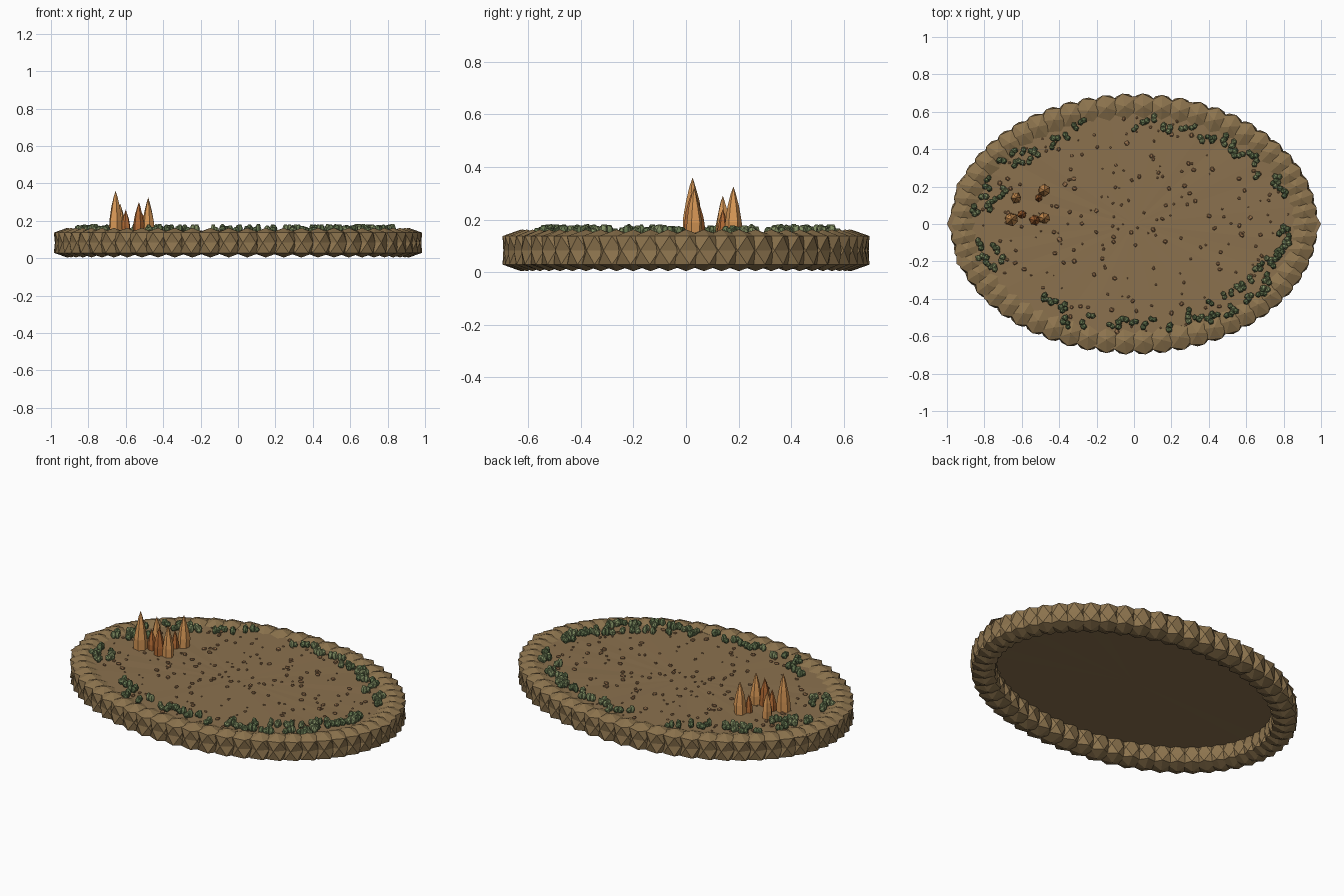
import bpy, bmesh, math, random
from mathutils import Matrix, Vector

random.seed(7)
rnd = random.uniform
PHI = (1 + math.sqrt(5)) / 2
FLOOR_Z = 0.138

cube = bpy.data.objects.get("Cube")
if cube:
    bpy.data.objects.remove(cube, do_unlink=True)


def material(name, rgb):
    """Flat material from 8-bit colour values."""
    linear = [((c / 255 + 0.055) / 1.055) ** 2.4 for c in rgb] + [1]
    mat = bpy.data.materials.new(name)
    mat.use_nodes = True
    mat.diffuse_color = linear
    bsdf = mat.node_tree.nodes["Principled BSDF"]
    bsdf.inputs["Base Color"].default_value = linear
    bsdf.inputs["Roughness"].default_value = 1
    return mat


earth = material("dry_earth", (139, 113, 78))
stone = material("rim_stone", (141, 116, 78))
pebble = material("pebble_brown", (150, 113, 77))
leaf = material("shrub_green", (128, 142, 98))
leaf_dark = material("shrub_dark_green", (104, 122, 82))
orange = material("spire_orange", (216, 152, 86))
rust = material("spire_rust", (178, 106, 52))


def finish(name, bm, *mats):
    bmesh.ops.recalc_face_normals(bm, faces=bm.faces)
    mesh = bpy.data.meshes.new(name)
    bm.to_mesh(mesh)
    bm.free()
    for mat in mats:
        mesh.materials.append(mat)
    obj = bpy.data.objects.new(name, mesh)
    bpy.context.collection.objects.link(obj)
    return obj


def lump(bm, pos, size, angle=0, index=0):
    """Twenty-sided stone; size is its half extents."""
    place = (Matrix.Translation(pos) @ Matrix.Rotation(angle, 4, "Z")
             @ Matrix.Diagonal((*size, 1)))
    short = 1 / PHI
    verts = []
    for a in (-1, 1):
        for b in (-short, short):
            for corner in ((a, 0, b), (0, b, a), (b, a, 0)):
                verts.append(bm.verts.new(place @ Vector(corner)))
    hull = bmesh.ops.convex_hull(bm, input=verts)
    for item in hull["geom"]:
        if isinstance(item, bmesh.types.BMFace):
            item.material_index = index


def rim_stone(bm, pos, radius, angle, sides=6):
    """Stone with pointed ends and three rings, the middle one turned half a step."""
    x, y, z = pos
    rings = []
    for n, level in enumerate((-0.054, 0, 0.054)):
        ring = []
        for k in range(sides):
            a = angle + math.tau * (k + 0.5 * (n % 2)) / sides
            ring.append(bm.verts.new((x + radius * math.cos(a),
                                      y + radius * math.sin(a), z + level)))
        rings.append(ring)
    bottom, top = (bm.verts.new((x, y, z + s * 0.079)) for s in (-1, 1))
    low, mid, high = rings
    for k in range(sides):
        m = (k + 1) % sides
        bm.faces.new((bottom, low[m], low[k]))
        bm.faces.new((top, high[k], high[m]))
        for ring in (low, high):
            bm.faces.new((ring[k], ring[m], mid[k]))
            bm.faces.new((mid[k], mid[m], ring[m]))


def on_ellipse(angle, scale, z):
    return Vector((math.cos(angle) * scale, math.sin(angle) * scale * 0.69, z))


def sheet(name, z, outline, bumps):
    """Fan of triangles with one spoke for each outline scale."""
    bm = bmesh.new()
    centre = bm.verts.new((0, 0, z))
    count = len(outline)
    edge = [bm.verts.new(on_ellipse(math.tau * i / count, s, z + rnd(-bumps, bumps)))
            for i, s in enumerate(outline)]
    for v in edge:
        v.co.x = max(-1, min(1, v.co.x))
    for i in range(count):
        bm.faces.new((centre, edge[i], edge[(i + 1) % count]))
    return finish(name, bm, earth)


# Ground with an uneven outline, pushed out along the back, and its underside
SEGMENTS = 40
outline = []
for i in range(SEGMENTS):
    back = 0.03 if math.sin(math.tau * i / SEGMENTS) > 0.94 else 0
    outline.append(1 if i % (SEGMENTS // 2) == 0 else rnd(0.93, 1.0) + back)
sheet("ground", FLOOR_Z, outline, 0.003)
sheet("ground_underside", FLOOR_Z - 0.02, [0.92] * SEGMENTS, 0.001)

# Ring of overlapping rim stones
bm = bmesh.new()
STONES = 58
for i in range(STONES):
    t = math.tau * i / STONES
    rim_stone(bm, (0.914 * math.cos(t), 0.628 * math.sin(t), 0.083),
              0.071, t + 0.15 + rnd(-0.05, 0.05))
finish("rim_stones", bm, stone)

# Pebbles scattered over the ground
bm = bmesh.new()
for i in range(230):
    r = rnd(0.004, 0.014)
    pos = on_ellipse(rnd(0, math.tau), 0.84 * math.sqrt(random.random()), FLOOR_Z + r * 0.3)
    lump(bm, pos, (r, r * rnd(0.6, 0.9), r * 0.6), rnd(0, math.tau))
finish("pebbles", bm, pebble)

# Shrubs in clumps along the rim: start angle, end angle, count
bm = bmesh.new()
for start, end, count in ((15, 30, 6), (36, 62, 12), (66, 90, 7), (105, 128, 5),
                          (132, 146, 8), (155, 176, 10), (188, 206, 9),
                          (228, 254, 9), (258, 284, 7), (290, 312, 12),
                          (314, 328, 10), (330, 358, 14)):
    for i in range(count):
        t = math.radians(start + (end - start) * (i + rnd(0.1, 0.9)) / count)
        pos = on_ellipse(t, rnd(0.73, 0.87), FLOOR_Z)
        turn = rnd(0, math.tau)
        tone = random.randint(0, 1)
        r = rnd(0.013, 0.017)
        side = Vector((math.cos(turn), math.sin(turn), 0)) * r * 0.7
        for sign in (-1, 1):
            tall = rnd(0.015, 0.025)
            lump(bm, pos + side * sign + Vector((0, 0, tall * 0.8)),
                 (r, r, tall), turn + sign, tone)
finish("shrubs", bm, leaf, leaf_dark)

# Pointed rock spires: x, y, tip height, base radius
profile = ((0, 1.0), (0.3, 0.95), (0.6, 0.68), (0.85, 0.3))
SIDES = 6
for n, (x, y, tip, radius) in enumerate((
        (-0.655, 0.025, 0.36, 0.038), (-0.48, 0.18, 0.325, 0.034),
        (-0.53, 0.02, 0.3, 0.03), (-0.63, 0.14, 0.29, 0.03),
        (-0.48, 0.03, 0.32, 0.033), (-0.6, 0.05, 0.26, 0.025),
        (-0.51, 0.14, 0.24, 0.022))):
    bm = bmesh.new()
    base = FLOOR_Z - 0.005
    turn = rnd(0, math.tau)
    rings = []
    for h, w in profile:
        ring = []
        for k in range(SIDES):
            a = turn + math.tau * k / SIDES
            r = radius * w * rnd(0.88, 1.08)
            ring.append(bm.verts.new((x + r * math.cos(a), y + r * math.sin(a),
                                      base + h * (tip - base))))
        rings.append(ring)
    top = bm.verts.new((x, y, tip))
    for k in range(SIDES):
        m = (k + 1) % SIDES
        for low, high in zip(rings, rings[1:]):
            bm.faces.new((low[k], low[m], high[m], high[k]))
        bm.faces.new((rings[-1][k], rings[-1][m], top))
    bm.faces.new(rings[0])
    finish(f"spire_{n + 1}", bm, rust if n in (2, 5, 6) else orange)
